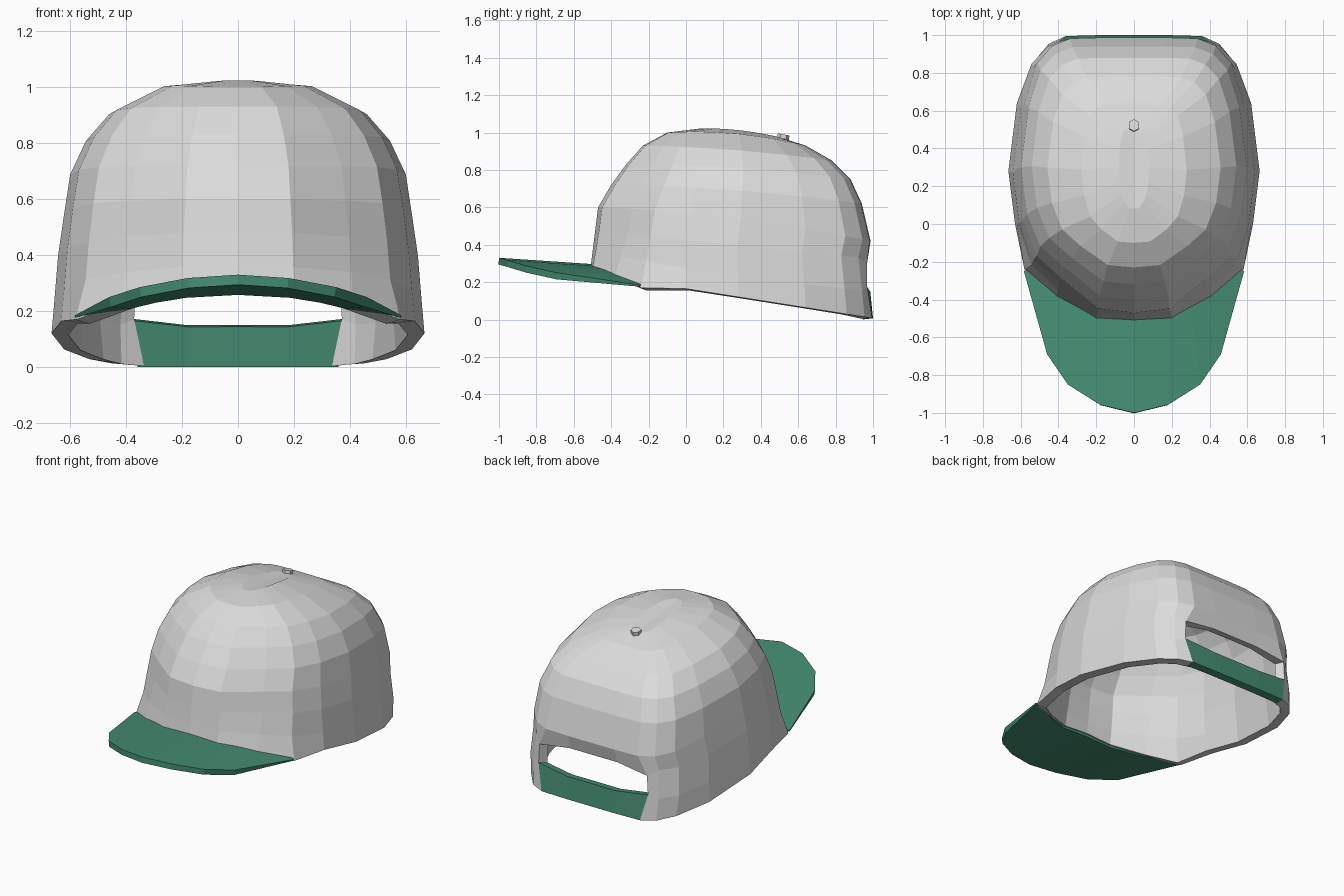
import bpy, bmesh, math

if "Cube" in bpy.data.objects:
    bpy.data.objects.remove(bpy.data.objects["Cube"])


def material(name, rgb):
    m = bpy.data.materials.new(name)
    m.diffuse_color = (*rgb, 1)
    m.use_nodes = True
    m.node_tree.nodes["Principled BSDF"].inputs["Base Color"].default_value = m.diffuse_color
    return m


GREY = material("light_grey_cloth", (0.71, 0.71, 0.71))
GREEN = material("green_cloth", (0.06, 0.27, 0.17))


def half_shell(name, verts, faces, mat, thickness, thick=None):
    """Half a sheet (x >= 0), mirrored and thickened away from its normals."""
    me = bpy.data.meshes.new(name)
    me.from_pydata(verts, [], faces)
    me.materials.append(mat)
    ob = bpy.data.objects.new(name, me)
    bpy.context.collection.objects.link(ob)
    mir = ob.modifiers.new("mirror", 'MIRROR')
    mir.use_clip = True
    sol = ob.modifiers.new("thickness", 'SOLIDIFY')
    sol.thickness = thickness
    sol.offset = -1
    if thick:                           # vertices with full thickness, others taper
        ob.vertex_groups.new(name="thick").add(thick, 1, 'REPLACE')
        sol.vertex_group = "thick"
        sol.thickness_vertex_group = 0.25
    bm = bmesh.new()
    bm.from_mesh(me)
    loose = [v for v in bm.verts if not v.link_faces]
    bmesh.ops.delete(bm, geom=loose, context='VERTS')
    bm.to_mesh(me)
    bm.free()
    return ob


def brim_z(x, y):
    return 0.28 + 0.067 * (-y - 0.25) - 0.28 * x * x


# crown: half outline at the opening, front to back
outline = [(0, -.51), (.2, -.5), (.41, -.385), (.58, -.24), (.63, 0), (.665, .28),
           (.62, .64), (.53, .86), (.45, .955), (.36, .995), (.18, 1.0), (0, 1.0)]
# rings: front y, back y, width factor, front z, side z, back z
rings = [(-.51, 1.0, 1, 0, 0, 0),
         (-.50, .985, .985, .36, .24, .15),
         (-.485, .965, .965, .48, .40, .33),
         (-.47, .987, .935, .60, .54, .42),
         (-.40, .94, .90, .72, .69, .62),
         (-.32, .88, .815, .83, .81, .75),
         (-.23, .78, .69, .93, .905, .85),
         (-.10, .64, .42, 1.0, .994, .93),
         (.08, .50, .12, 1.022, 1.012, .975)]
tuck = [0, .03, .055, .06, .06, .045, .03, .01, 0]   # front corners slope back
n = len(outline)
corner = 9                              # where the back opening begins
verts = []
for k, (yf, yb, w, zf, zs, zb) in enumerate(rings):
    for i, (ox, oy) in enumerate(outline):
        t = (oy + .51) / 1.51
        x, y = ox * w, yf + t * (yb - yf)
        if k == 0:
            z = brim_z(x, y) - .015 if y < -.2 else max(0, .165 - .158 * y)
        else:
            z = 2 * (t - .5) * (t - 1) * zf + 4 * t * (1 - t) * zs + 2 * t * (t - .5) * zb
            x *= {3: .95, 7: 1.04, 8: 1.03}.get(i, 1)   # softer front, boxier back
            y += tuck[k] * {1: .2, 2: 1, 3: .7}.get(i, 0)
        if i == corner and k in (1, 2):  # shape of the opening's corners
            x += .045
            y += (0, -.012, .008)[k]
            z += (0, .025, -.03)[k]
        verts.append((x, y, z))

crown, strap = [], []
for k in range(len(rings) - 1):
    for i in range(n - 1):
        f = (k * n + i, k * n + i + 1, (k + 1) * n + i + 1, (k + 1) * n + i)
        if i >= corner and k == 0:
            strap.append(f)
        elif not (i >= corner and k == 1):   # leave the back opening free
            crown.append(f)
last = (len(rings) - 1) * n
crown.append(tuple(range(last, last + n)))
half_shell("crown", verts, crown, GREY, .06)
half_shell("back_strap", verts, strap, GREEN, .05)

# brim: sheet between the outer edge and the crown's inner edge
outer = [(0, -1), (.18, -.957), (.35, -.85), (.46, -.69), (.583, -.25)]
inner = [(0, -.46), (.19, -.455), (.30, -.41), (.39, -.35), (.56, -.235)]
bv = [(x, y, brim_z(x, y)) for x, y in outer + inner]
m = len(outer)
half_shell("brim", bv, [(i, i + 1, m + i + 1, m + i) for i in range(m - 1)], GREEN, .036,
           [i for i in range(2 * m) if i % m < m - 1])

# top button
bpy.ops.mesh.primitive_cylinder_add(vertices=6, radius=.032, depth=.03,
                                    location=(0, .52, .975), rotation=(-.18, 0, 0))
button = bpy.context.object
button.name = "top_button"
button.data.materials.append(GREY)
